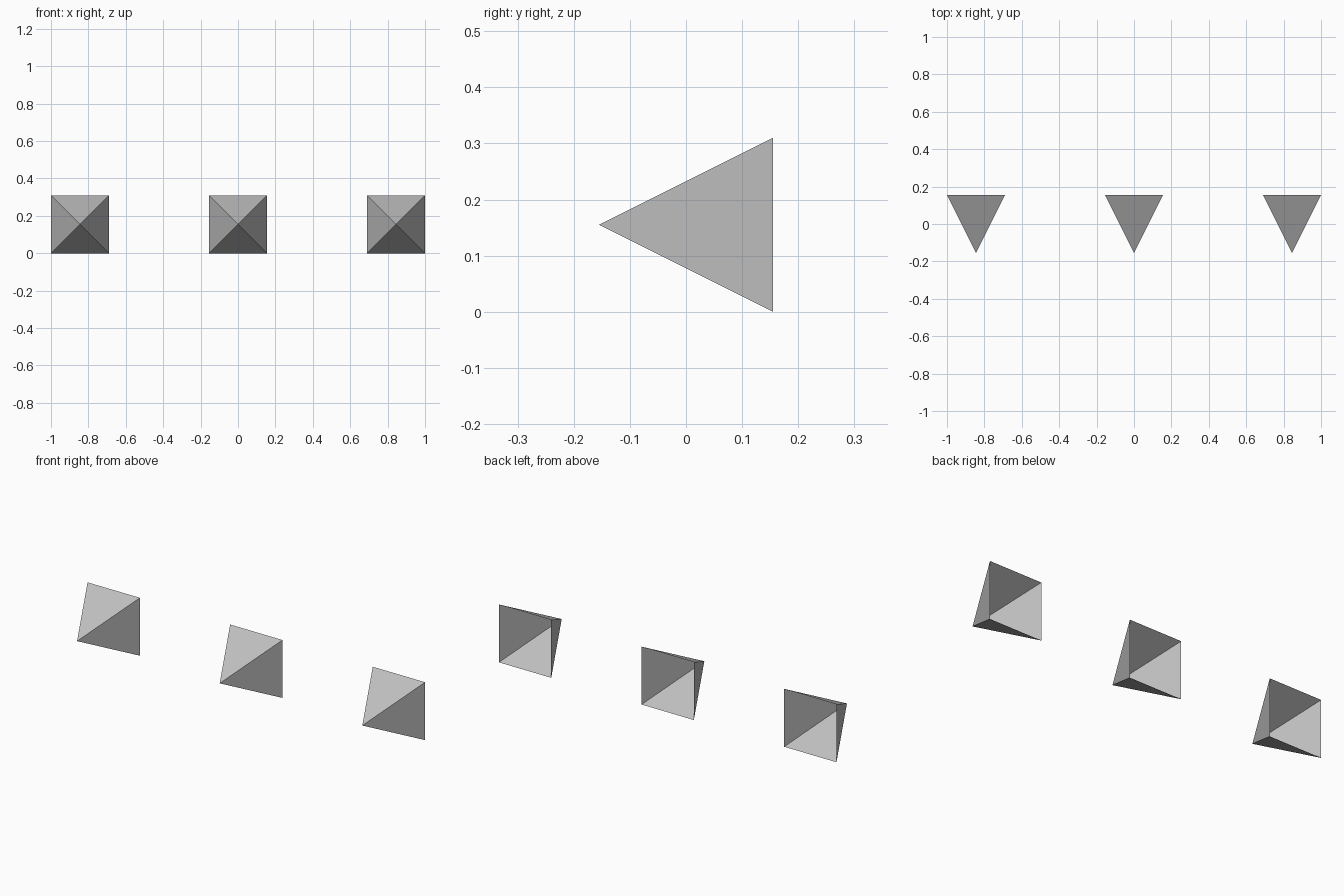
import bpy
import bmesh
from math import radians, sqrt
from mathutils import Matrix

SIZE = 0.31              # width, height and depth of each pyramid
SPACING = 1 - SIZE / 2   # distance between pyramid centres

default = bpy.data.objects.get("Cube")
if default:
    bpy.data.objects.remove(default, do_unlink=True)


def make_material(name, color):
    mat = bpy.data.materials.new(name)
    mat.use_nodes = True
    mat.diffuse_color = color
    mat.node_tree.nodes["Principled BSDF"].inputs["Base Color"].default_value = color
    return mat


def make_pyramid(name, x, mat):
    # Four sloping sides, open at the back, with the tip pointing forward
    turn = Matrix.Rotation(radians(90), 4, "X") @ Matrix.Rotation(radians(45), 4, "Z")
    bm = bmesh.new()
    bmesh.ops.create_cone(bm, cap_ends=False, segments=4, radius1=SIZE / sqrt(2),
                          radius2=0, depth=SIZE, matrix=turn)
    bmesh.ops.remove_doubles(bm, verts=bm.verts, dist=0.001)
    bmesh.ops.recalc_face_normals(bm, faces=bm.faces)
    mesh = bpy.data.meshes.new(name)
    bm.to_mesh(mesh)
    bm.free()
    mesh.materials.append(mat)
    obj = bpy.data.objects.new(name, mesh)
    obj.location = (x, 0, SIZE / 2)
    bpy.context.collection.objects.link(obj)


silver = make_material("silver grey", (0.527, 0.527, 0.527, 1))

# Row of three matching pyramids
for label, step in (("right", -1), ("middle", 0), ("left", 1)):
    make_pyramid(f"{label}_pyramid", step * SPACING, silver)
